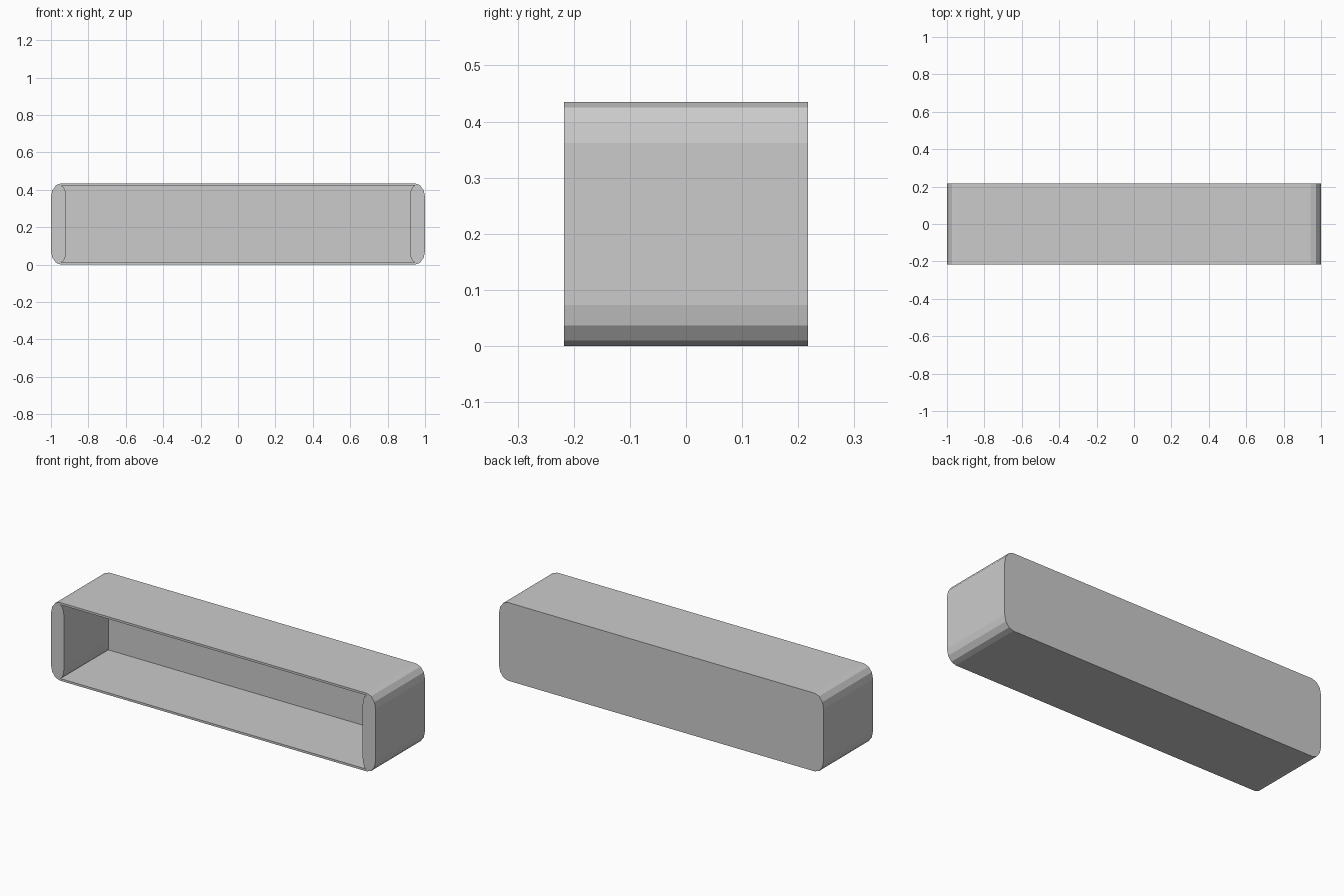
import bpy, bmesh
from math import sin, cos, radians

if "Cube" in bpy.data.objects:
    bpy.data.objects.remove(bpy.data.objects["Cube"])

HALF_W, HALF_D, H = 1.0, 0.2175, 0.435
RX, RZ = 0.055, 0.073          # corner radii of the rounded profile
SIDE, LIP, BACK = 0.08, 0.012, 0.009   # wall thicknesses
STEPS = 3


def profile(wall):
    """Rounded rectangle in x/z, pulled inward by a share of the wall thickness."""
    pts = []
    for q, (sx, sz) in enumerate([(1, 1), (-1, 1), (-1, -1), (1, -1)]):
        for i in range(STEPS + 1):
            a = radians(90 * q + 90 * i / STEPS)
            x = sx * (HALF_W - RX) + (RX - wall * SIDE) * cos(a)
            z = H / 2 + sz * (H / 2 - RZ) + (RZ - wall * LIP) * sin(a)
            pts.append((x, z))
    return pts


bm = bmesh.new()


def ring(wall, y):
    return [bm.verts.new((x, y, z)) for x, z in profile(wall)]


# Outer shell, front rim and cavity as successive rings; the cavity widens to the back
rings = [ring(0, HALF_D), ring(0, -HALF_D), ring(1, -HALF_D), ring(0.7, HALF_D - BACK)]
n = len(rings[0])
for a, b in zip(rings, rings[1:]):
    for i in range(n):
        j = (i + 1) % n
        bm.faces.new((a[i], a[j], b[j], b[i]))

# Back panel, outside and inside
bm.faces.new(rings[0])
bm.faces.new(rings[-1])
bmesh.ops.recalc_face_normals(bm, faces=bm.faces[:])

mesh = bpy.data.meshes.new("open_box")
bm.to_mesh(mesh)
bm.free()
bpy.context.collection.objects.link(bpy.data.objects.new("open_box", mesh))
